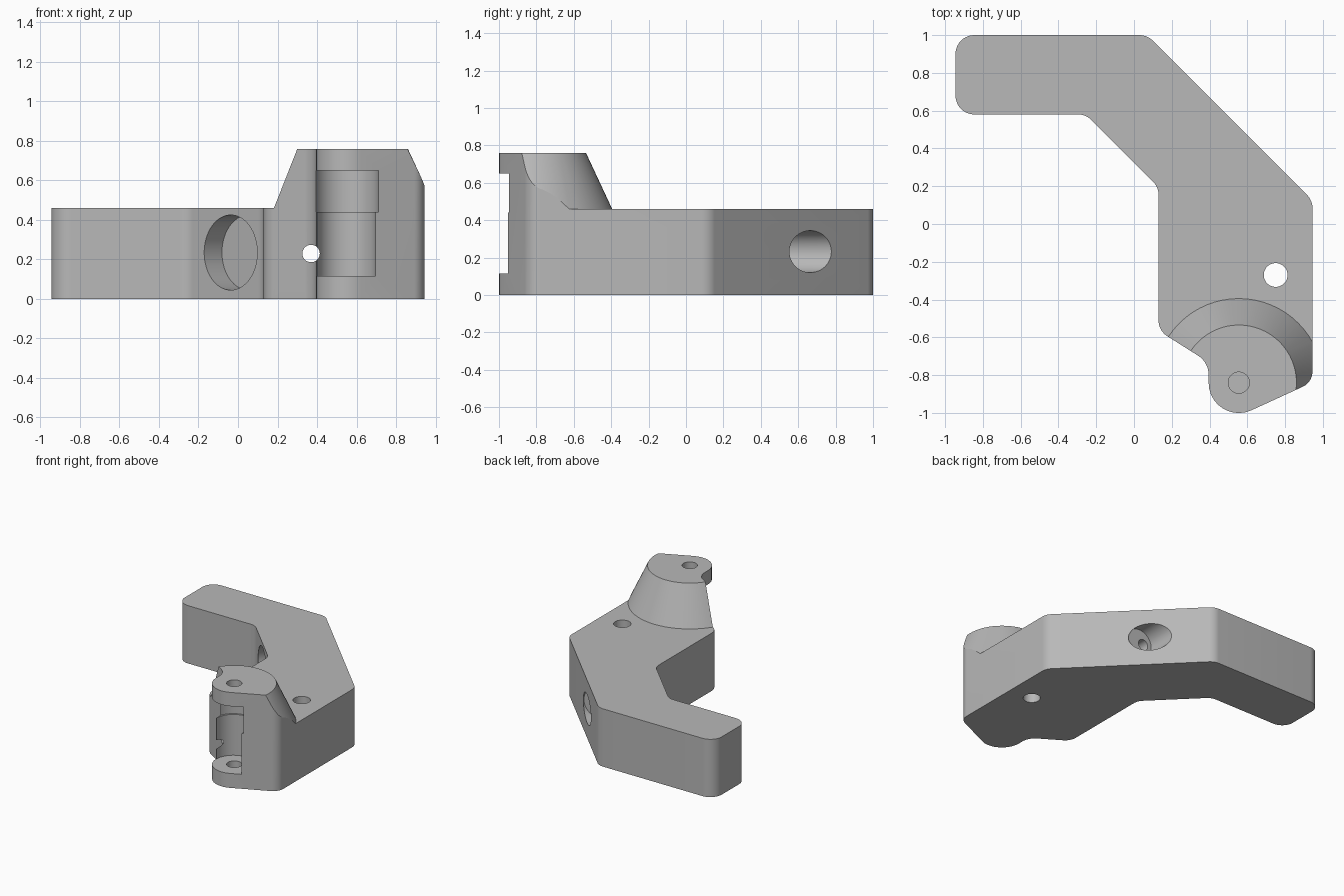
import bpy
import bmesh
import math
from mathutils import Vector, Matrix

cube = bpy.data.objects.get("Cube")
if cube:
    bpy.data.objects.remove(cube, do_unlink=True)

grey = bpy.data.materials.new("plain grey")
grey.use_nodes = True
colour = (0.48, 0.48, 0.48, 1)
grey.diffuse_color = colour
grey.node_tree.nodes["Principled BSDF"].inputs["Base Color"].default_value = colour


def make(name, bm):
    bmesh.ops.recalc_face_normals(bm, faces=bm.faces)
    mesh = bpy.data.meshes.new(name)
    bm.to_mesh(mesh)
    bm.free()
    mesh.materials.append(grey)
    obj = bpy.data.objects.new(name, mesh)
    bpy.context.collection.objects.link(obj)
    return obj


def rounded(corners, steps=10):
    """Replace each (x, y, radius) corner by a tangent arc."""
    points = []
    for i, (x, y, r) in enumerate(corners):
        p = Vector((x, y))
        a = (Vector(corners[i - 1][:2]) - p).normalized()
        b = (Vector(corners[(i + 1) % len(corners)][:2]) - p).normalized()
        half = a.angle(b) / 2
        centre = p + (a + b).normalized() * r / math.sin(half)
        start = p + a * r / math.tan(half) - centre
        end = p + b * r / math.tan(half) - centre
        sweep = start.angle_signed(end)
        for k in range(steps + 1):
            t = -sweep * k / steps
            points.append(centre + Matrix.Rotation(t, 2) @ start)
    return points


def prism(name, points, z0, z1):
    bm = bmesh.new()
    face = bm.faces.new([bm.verts.new((p[0], p[1], z0)) for p in points])
    top = bmesh.ops.extrude_face_region(bm, geom=[face])["geom"]
    verts = [v for v in top if isinstance(v, bmesh.types.BMVert)]
    bmesh.ops.translate(bm, verts=verts, vec=(0, 0, z1 - z0))
    return make(name, bm)


def rod(name, start, end, r0, r1=None):
    """Cylinder or cone between two points."""
    a, b = Vector(start), Vector(end)
    turn = (b - a).to_track_quat("Z", "Y").to_matrix().to_4x4()
    bm = bmesh.new()
    bmesh.ops.create_cone(bm, cap_ends=True, segments=64, radius1=r0,
                          radius2=r0 if r1 is None else r1, depth=(b - a).length,
                          matrix=Matrix.Translation((a + b) / 2) @ turn)
    return make(name, bm)


def cut(target, cutter):
    cutter.hide_render = True
    mod = target.modifiers.new("cut", "BOOLEAN")
    mod.operation = "DIFFERENCE"
    mod.solver = "EXACT"
    mod.object = cutter
    bpy.context.view_layer.objects.active = target
    bpy.ops.object.modifier_apply(modifier=mod.name)
    bpy.data.objects.remove(cutter, do_unlink=True)


def rectangle(x0, x1, y0, y1):
    return [(x0, y0), (x1, y0), (x1, y1), (x0, y1)]


# Bent arm with a rounded knob at the front
outline = [(-0.945, 1, 0.1), (0.07, 1, 0.1), (0.945, 0.125, 0.1),
           (0.945, -0.838, 0.09), (0.395, -1.09, 0.16), (0.395, -0.732, 0.12),
           (0.13, -0.565, 0.1), (0.13, 0.195, 0.1), (-0.255, 0.58, 0.1),
           (-0.945, 0.58, 0.1)]
bracket = prism("bracket_body", rounded(outline), 0, 0.76)

# Lower the arm, leaving a conical boss over the knob
kx, ky = 0.555, -0.84
lowering = prism("arm_lowering", rectangle(-1.5, 1.5, -1.5, 1.5), 0.46, 0.9)
cut(lowering, rod("boss_cone", (kx, ky, 0.36), (kx, ky, 1), 0.492, 0.193))
cut(bracket, lowering)

# Stepped pocket, open to the front and side
for z0, z1, r in ((0.115, 0.445, 0.149), (0.44, 0.65, 0.163)):
    cx = 0.548
    arc = [(cx + r * math.cos(math.pi * k / 32), ky + r * math.sin(math.pi * k / 32))
           for k in range(33)]
    cut(bracket, prism("pocket", arc + [(0.3, ky), (0.3, -1.2), (cx + r, -1.2)], z0, z1))

# Pin hole through the upper tab and blind into the lower tab
cut(bracket, rod("pin_hole", (kx, ky, 0.05), (kx, ky, 0.9), 0.056))

# Vertical bolt hole
cut(bracket, rod("bolt_hole", (0.75, -0.27, -0.1), (0.75, -0.27, 0.6), 0.063))

# Blind round recess in the inner slanted face
depth = 0.09
cut(bracket, rod("round_recess", (-0.237, 0.162, 0.235),
                 (-0.037 + depth, 0.362 + depth, 0.235), 0.19))

# Long cross hole with a counterbore in the outer slanted face
cut(bracket, rod("cross_hole", (0.37, -1.1, 0.23), (0.37, 1.1, 0.23), 0.044))
cut(bracket, rod("counterbore", (0.405, 0.545, 0.232), (0.405, 1.1, 0.232), 0.112))

# Smooth the rounded walls and keep the edges crisp
bpy.ops.object.select_all(action="DESELECT")
bracket.select_set(True)
bpy.context.view_layer.objects.active = bracket
bpy.ops.object.shade_smooth_by_angle(angle=math.radians(25))
